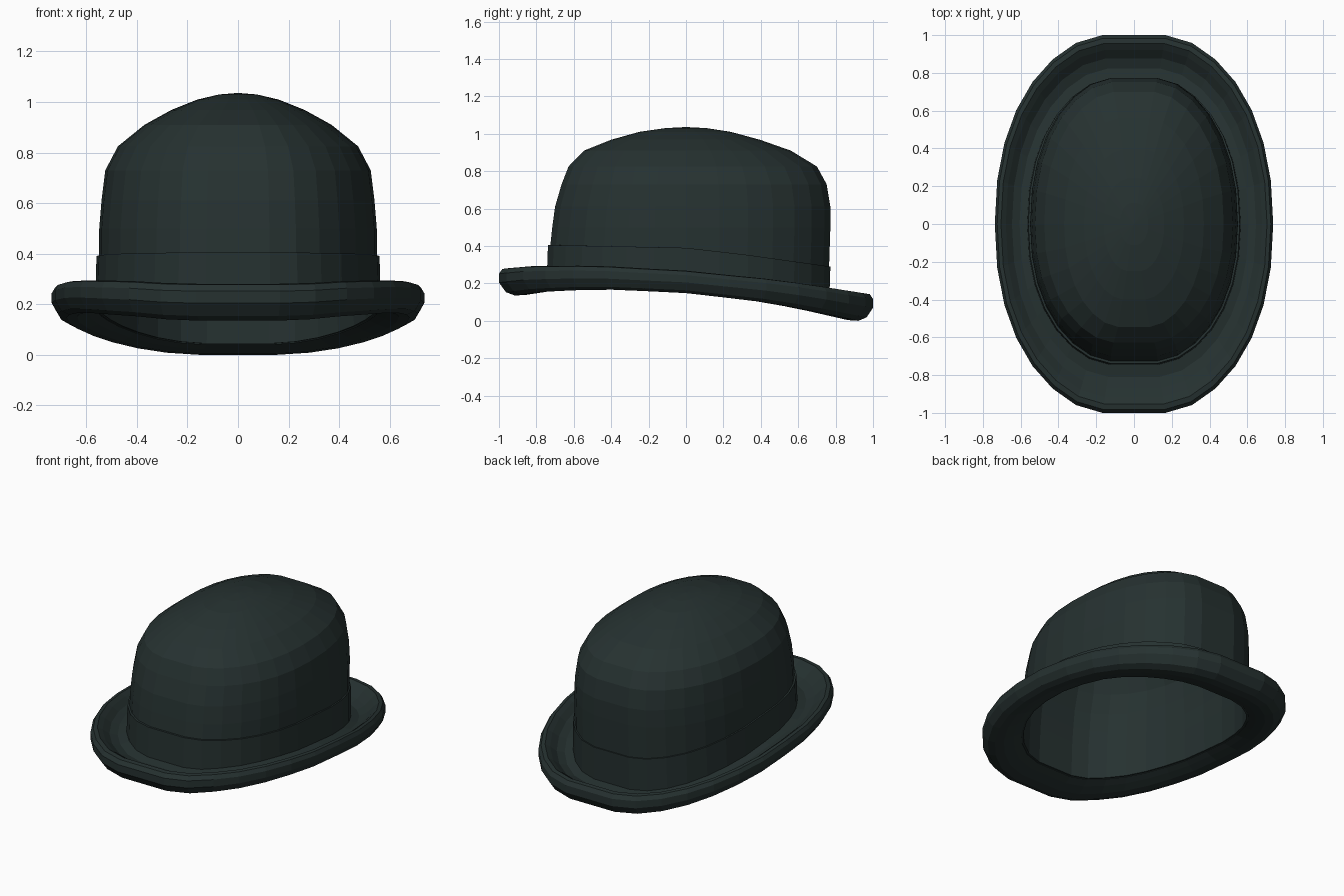
import bpy, bmesh, math

if "Cube" in bpy.data.objects:
    bpy.data.objects.remove(bpy.data.objects["Cube"])

N = 32  # sides around the hat

felt = bpy.data.materials.new("dark green felt")
felt.diffuse_color = (0.019, 0.031, 0.030, 1)
felt.use_nodes = True
felt.node_tree.nodes["Principled BSDF"].inputs["Base Color"].default_value = felt.diffuse_color


def interp(table, t):
    """Piecewise linear lookup."""
    for (a, va), (b, vb) in zip(table, table[1:]):
        if t <= b:
            return va + (vb - va) * max(0, (t - a) / (b - a))
    return table[-1][1]


def unit(i):
    """Point on a slightly squared unit circle; y = -1 is the front."""
    t = 2 * math.pi * i / N
    p = lambda v: math.copysign(abs(v) ** 0.91, v) if abs(v) > 1e-6 else 0
    return p(math.cos(t)), max(-1, min(1, 1.03 * p(math.sin(t))))


def oval(i, a, front, back):
    u, v = unit(i)
    return a * u, (back if v > 0 else front) * v


def build(name, rings, closed=False, cap=False):
    """Skin a list of rings into a mesh object."""
    bm = bmesh.new()
    vr = [[bm.verts.new(p) for p in r] for r in rings]
    pairs = list(zip(vr, vr[1:])) + ([(vr[-1], vr[0])] if closed else [])
    for lo, hi in pairs:
        for i in range(N):
            j = (i + 1) % N
            bm.faces.new((lo[i], lo[j], hi[j], hi[i]))
    if cap:
        tip = bm.verts.new((0, 0, 1.036))
        for i in range(N):
            bm.faces.new((vr[-1][i], vr[-1][(i + 1) % N], tip))
    bmesh.ops.recalc_face_normals(bm, faces=bm.faces)
    me = bpy.data.meshes.new(name)
    bm.to_mesh(me)
    bm.free()
    me.materials.append(felt)
    ob = bpy.data.objects.new(name, me)
    bpy.context.collection.objects.link(ob)
    return ob


# Height curves from front (-1) to back (+1)
brim_mid = [(-1, .208), (-.85, .224), (-.5, .232), (0, .208),
            (.5, .157), (.75, .117), (1, .073)]
band_top = [(-1, .405), (-.5, .398), (0, .39), (.4, .355), (1, .29)]


def mid(i):
    return interp(brim_mid, unit(i)[1])


def half(i):
    return 0.06 + 0.013 * unit(i)[1] ** 2


BASE = (0.555, 0.735, 0.755)  # half width, front depth, back depth

# Brim: closed profile (outward fraction, height fraction) with a curled lip
profile = [(0, -.45), (.2, -.7), (.45, -.95), (.68, -1), (.86, -.75),
           (1, -.05), (1, .6), (.93, .95), (.82, 1), (.68, .7),
           (.5, .2), (.28, -.05), (0, .1)]
rings = []
for s, h in profile:
    ring = []
    for i in range(N):
        x0, y0 = oval(i, *BASE)
        x1, y1 = oval(i, 0.737, 1.0, 1.0)
        ring.append((x0 + (x1 - x0) * s, y0 + (y1 - y0) * s, mid(i) + h * half(i)))
    rings.append(ring)
build("brim", rings, closed=True)

# Crown: lower rings follow the brim, upper rings are level
rings = [[(*oval(i, *BASE), mid(i) - .4 * half(i)) for i in range(N)],
         [(*oval(i, .55, .725, .765), interp(band_top, unit(i)[1])) for i in range(N)]]
for z, a, f, b in [(.5, .549, .715, .772), (.61, .54, .70, .772),
                   (.73, .525, .665, .752), (.825, .475, .628, .70),
                   (.91, .37, .545, .56), (.968, .265, .40, .395),
                   (1.01, .16, .25, .24), (1.03, .075, .11, .11)]:
    rings.append([(*oval(i, a, f, b), z) for i in range(N)])
crown = build("crown", rings, cap=True)
mod = crown.modifiers.new("felt thickness", "SOLIDIFY")
mod.thickness = 0.012
mod.offset = -1

# Band: thin closed strip wrapped around the foot of the crown
rings = []
for grow, top in [(.001, 0), (.01, 0), (.01, 1), (-.004, 1)]:
    ring = []
    for i in range(N):
        a, f, b = (.55, .728, .762) if top else BASE
        z = interp(band_top, unit(i)[1]) if top else mid(i)
        ring.append((*oval(i, a + grow, f + grow, b + grow), z))
    rings.append(ring)
build("hat_band", rings, closed=True)
